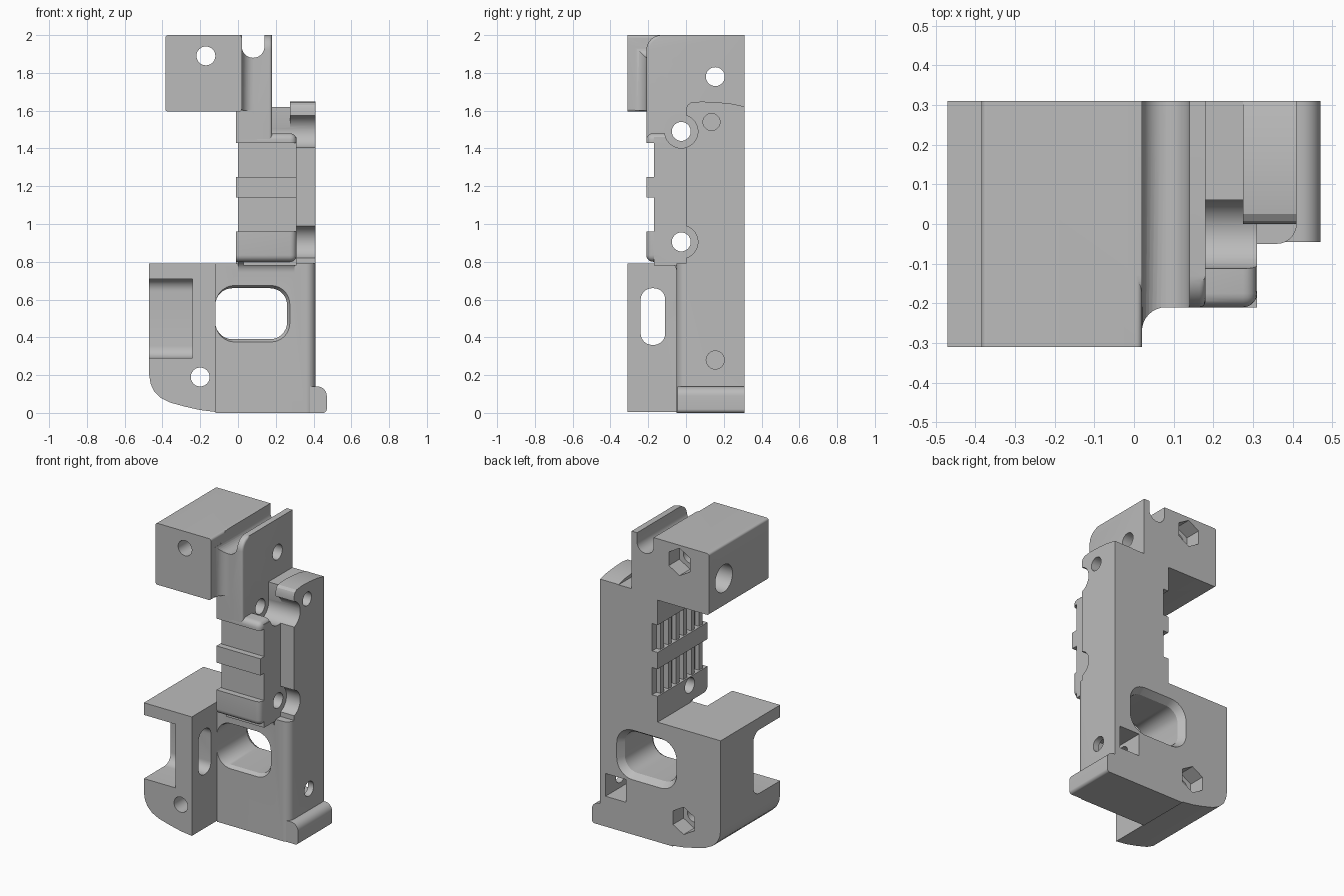
import bpy, bmesh
from math import pi, cos, sin

cube = bpy.data.objects.get("Cube")
if cube:
    bpy.data.objects.remove(cube)

grey = bpy.data.materials.new("plain grey")
grey.use_nodes = True
grey.diffuse_color = (0.5, 0.5, 0.5, 1)
grey.node_tree.nodes["Principled BSDF"].inputs["Base Color"].default_value = (0.5, 0.5, 0.5, 1)

solids, cutters = [], []


def place(axis, a, b, d):
    return {"x": (d, a, b), "y": (a, d, b), "z": (a, b, d)}[axis]


def prism(group, name, axis, pts, lo, hi, end=None, soft=None, width=0.03):
    """Extrude a profile along an axis; end gives a second outline, soft picks edges to round."""
    bm = bmesh.new()
    first = [bm.verts.new(place(axis, a, b, lo)) for a, b in pts]
    last = [bm.verts.new(place(axis, a, b, hi)) for a, b in (end or pts)]
    bm.faces.new(first)
    bm.faces.new(last[::-1])
    n = len(pts)
    for i in range(n):
        j = (i + 1) % n
        bm.faces.new((first[i], last[i], last[j], first[j]))
    bmesh.ops.recalc_face_normals(bm, faces=bm.faces)
    if soft:
        edges = [e for e in bm.edges if soft((e.verts[0].co + e.verts[1].co) / 2)]
        bmesh.ops.bevel(bm, geom=edges, offset=width, segments=5, profile=0.5, affect='EDGES')
    mesh = bpy.data.meshes.new(name)
    bm.to_mesh(mesh)
    bm.free()
    mesh.materials.append(grey)
    obj = bpy.data.objects.new(name, mesh)
    bpy.context.scene.collection.objects.link(obj)
    group.append(obj)
    return obj


def rect(a0, b0, a1, b1, r=(0, 0, 0, 0)):
    """Rectangle with corner radii from lower left, anticlockwise."""
    if not isinstance(r, tuple):
        r = (r,) * 4
    pts = []
    for k, (a, b, sa, sb) in enumerate(((a0, b0, 1, 1), (a1, b0, -1, 1), (a1, b1, -1, -1), (a0, b1, 1, -1))):
        if r[k] == 0:
            pts.append((a, b))
            continue
        for i in range(9):
            t = pi + k * pi / 2 + i * pi / 16
            pts.append((a + sa * r[k] + r[k] * cos(t), b + sb * r[k] + r[k] * sin(t)))
    return pts


def disc(a, b, r, n=40, turn=0):
    return [(a + r * cos(turn + 2 * pi * i / n), b + r * sin(turn + 2 * pi * i / n)) for i in range(n)]


def cove(a, b, sa, sb, r, e=0.01):
    """Concave corner filler growing from (a, b) toward the signs."""
    arc = [(a + sa * r * (1 - cos(i * pi / 16)), b + sb * r * (1 - sin(i * pi / 16))) for i in range(9)]
    return [(a - sa * e, b - sb * e), (a - sa * e, b + sb * r)] + arc + [(a + sa * r, b - sb * e)]


# lower body with curved underside
base = [(-0.1, 0), (-0.12, 0.005), (-0.2, 0.015), (-0.28, 0.033), (-0.36, 0.055), (-0.41, 0.08),
        (-0.445, 0.115), (-0.463, 0.155), (-0.47, 0.2), (-0.47, 0.79), (-0.1, 0.79)]
prism(solids, "lower_body", "y", base, -0.05, 0.31)
prism(solids, "clamp_block", "y", [(min(x, -0.12), z) for x, z in base[1:]], -0.31, 0)
prism(solids, "main_body", "z", rect(-0.12, -0.05, 0.41, 0.31, (0, 0.05, 0, 0)), 0, 0.79)
prism(solids, "foot", "y", rect(0.2, 0, 0.47, 0.14, (0, 0.02, 0.05, 0)), -0.045, 0.31)

# grip core, bands and vertical ribs
prism(solids, "grip_core", "z", rect(0.03, -0.17, 0.31, 0.31), 0.78, 1.46)
for lo, hi, edge in ((0.78, 0.96, 0.8), (1.14, 1.25, None), (1.43, 1.48, 1.48)):
    lo = 0.8 if edge == 0.8 else lo
    prism(solids, "grip_band", "z", rect(-0.01, -0.21, 0.31, 0.31), lo, hi, width=0.035,
          soft=(lambda m, edge=edge: abs(m.z - edge) < 0.01 and (m.y < -0.2 or m.x > 0.3)
                or (m.x > 0.3 and m.y < -0.2)) if edge else None)
for i in range(6):
    y = -0.17 + i * 0.08
    prism(solids, "grip_rib", "z", rect(0, y, 0.05, y + 0.035), 0.9, 1.46)
prism(solids, "grip_neck", "z", rect(-0.01, -0.04, 0.3, 0.31), 0.76, 0.84)
prism(solids, "grip_cove", "x", cove(-0.05, 0.805, -1, -1, 0.06), 0.0, 0.3)

# side column with domed cap
prism(solids, "column", "z", rect(0.28, 0, 0.41, 0.31), 0.7, 1.56)
cap = [(0, 1.5), (0, 1.61), (0.008, 1.63), (0.025, 1.642), (0.08, 1.648), (0.16, 1.645),
       (0.24, 1.637), (0.31, 1.622), (0.31, 1.5)]
prism(solids, "column_cap", "x", cap, 0.275, 0.41)
prism(solids, "back_web", "z", rect(0.1, 0.06, 0.35, 0.31), 1.4, 1.62)

# upper fin and clamp block
prism(solids, "upper_fin", "x", rect(-0.21, 1.45, 0.31, 2, (0, 0, 0, 0.08)), 0.0, 0.18,
      soft=lambda m: m.x > 0.17 and m.y < -0.15 and m.z > 1.5, width=0.015)
prism(solids, "upper_neck", "z", rect(-0.01, -0.21, 0.1, 0.31), 1.44, 1.62)
prism(solids, "upper_block", "y", rect(-0.385, 1.595, 0.02, 2, 0.015), -0.31, 0.31)
prism(solids, "upper_cove", "z", cove(0.02, -0.21, 1, -1, 0.06), 1.6, 1.93)

# channel between the fin and the upper block
prism(cutters, "channel", "y", rect(0.02, 1.88, 0.14, 2.2, 0.059), -0.5, 0.5)

# front pocket and the slot that opens into it
prism(cutters, "pocket", "x", rect(-0.5, 0.29, -0.03, 0.71, 0.065), -0.6, -0.24)
prism(cutters, "slot", "x", rect(-0.24, 0.36, -0.11, 0.66, 0.06), -0.3, -0.1)

# large window with flared rims
window = rect(-0.12, 0.39, 0.26, 0.66, 0.09)
prism(cutters, "window", "y", window, -0.2, 0.5)
wide = rect(-0.155, 0.355, 0.295, 0.695, 0.12)
prism(cutters, "window_back_rim", "y", window, 0.265, 0.32, end=wide)
lip = rect(-0.118, 0.375, 0.275, 0.675, 0.1)
prism(cutters, "window_front_rim", "y", lip, -0.051, -0.025, end=window)

# clamp bolts running front to back with hexagonal nut seats
for x, z in ((-0.17, 1.89), (-0.2, 0.19)):
    prism(cutters, "bolt_hole", "y", disc(x, z, 0.05), -0.5, 0.5)
    prism(cutters, "nut_seat", "y", disc(x, z, 0.09, 6, pi / 6), 0.2, 0.5)

# cross bolts through the grip with head recesses
for z, start in ((1.49, 0.18), (0.905, 0.31)):
    prism(cutters, "cross_hole", "x", disc(-0.025, z, 0.05), -0.2, 0.6)
    prism(cutters, "head_recess", "x", disc(-0.025, z, 0.088), start, 0.6)

# side holes and the square nut pocket
prism(cutters, "top_hole", "x", disc(0.155, 1.78, 0.05), -0.6, 0.6)
prism(cutters, "top_hole_recess", "x", disc(0.155, 1.78, 0.09), -0.6, -0.25)
prism(cutters, "cap_hole", "x", disc(0.135, 1.54, 0.045), 0.25, 0.6)
prism(cutters, "foot_hole", "x", disc(0.155, 0.28, 0.048), 0.16, 0.6)
prism(cutters, "square_pocket", "y", rect(0.22, 0.2, 0.37, 0.35), 0.08, 0.5)

# combine into one solid frame
frame = solids[0]
frame.name = "bracket_frame"
for group, mode in ((solids[1:], 'UNION'), (cutters, 'DIFFERENCE')):
    for obj in group:
        mod = frame.modifiers.new(obj.name, 'BOOLEAN')
        mod.operation, mod.solver, mod.object = mode, 'EXACT', obj
graph = bpy.context.evaluated_depsgraph_get()
result = bpy.data.meshes.new_from_object(frame.evaluated_get(graph))
frame.modifiers.clear()
frame.data = result
for obj in solids[1:] + cutters:
    bpy.data.objects.remove(obj)

for obj in bpy.context.selected_objects:
    obj.select_set(False)
frame.select_set(True)
bpy.context.view_layer.objects.active = frame
bpy.ops.object.shade_smooth_by_angle(angle=pi / 7)
